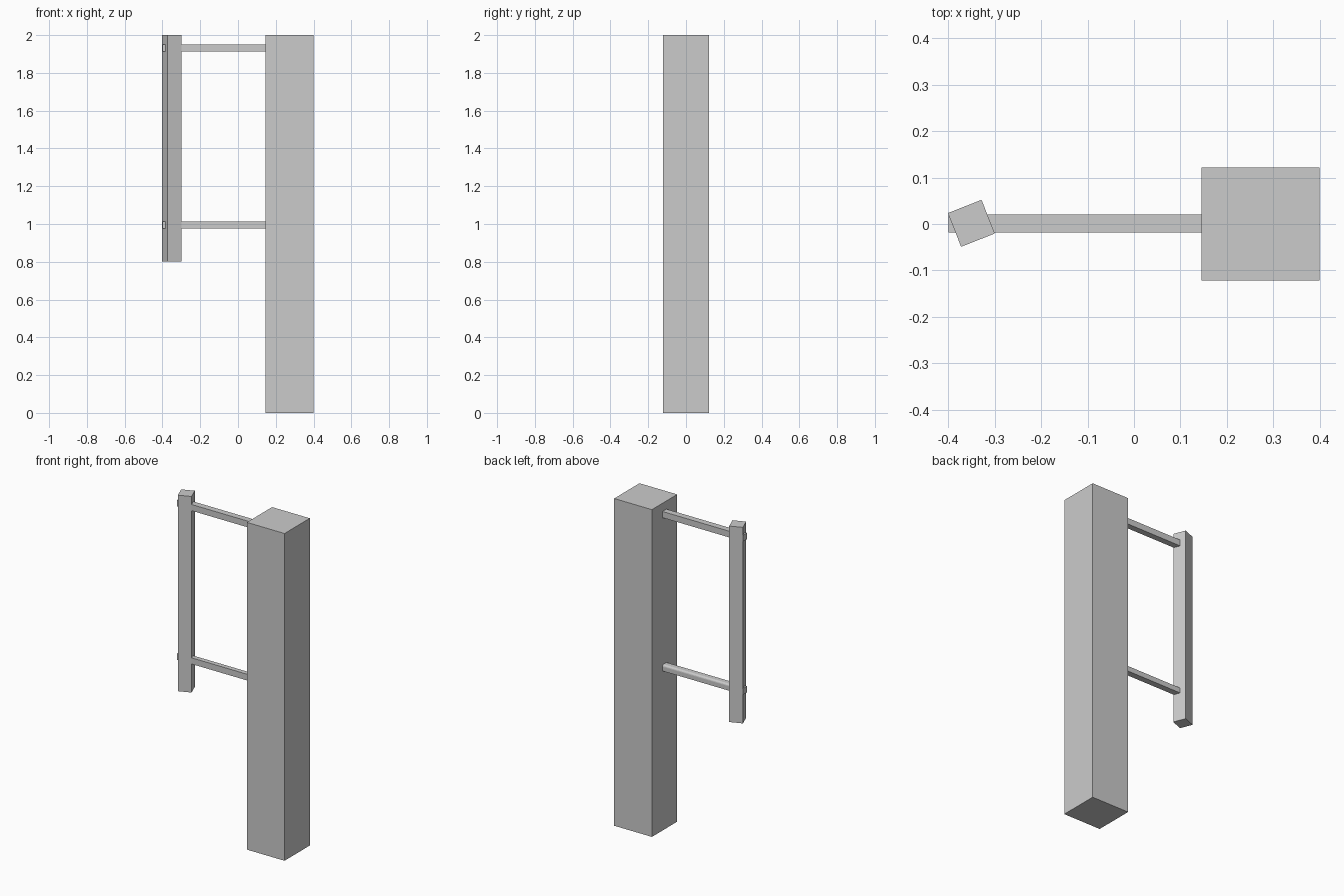
import bpy, math

if "Cube" in bpy.data.objects:
    bpy.data.objects.remove(bpy.data.objects["Cube"])


def box(name, lo, hi, angle=0.0):
    """Box between two corners, optionally turned about its vertical axis."""
    center = [(a + b) / 2 for a, b in zip(lo, hi)]
    bpy.ops.mesh.primitive_cube_add(size=1, location=center, rotation=(0, 0, angle))
    ob = bpy.context.object
    ob.name = name
    ob.scale = [b - a for a, b in zip(lo, hi)]
    bpy.ops.object.transform_apply(location=False, rotation=False, scale=True)
    return ob


# Thick square post standing on the ground
box("post", (0.145, -0.122, 0), (0.40, 0.122, 2.0))

# Slim hanging bar, turned about its own axis
cx, cy, h = -0.3505, 0.0015, 0.039
box("hanging_bar", (cx - h, cy - h, 0.802), (cx + h, cy + h, 2.0), math.radians(21.5))

# Two horizontal rungs running through the bar into the post
rungs = [box(name, (-0.40, -0.018, z - 0.019), (0.15, 0.020, z + 0.019))
         for name, z in (("upper_rung", 1.931), ("lower_rung", 0.994))]

# The lower rung has softened long edges on its upper back side
lower = rungs[1]
weights = lower.data.attributes.new("bevel_weight_edge", "FLOAT", "EDGE")
for e in lower.data.edges:
    a, b = (lower.data.vertices[i].co for i in e.vertices)
    if abs(a.x - b.x) > 0.1 and a.y > 0 and a.z > 0:
        weights.data[e.index].value = 1.0
bevel = lower.modifiers.new("soft_edge", "BEVEL")
bevel.limit_method = "WEIGHT"
bevel.width = 0.012
bevel.segments = 4
